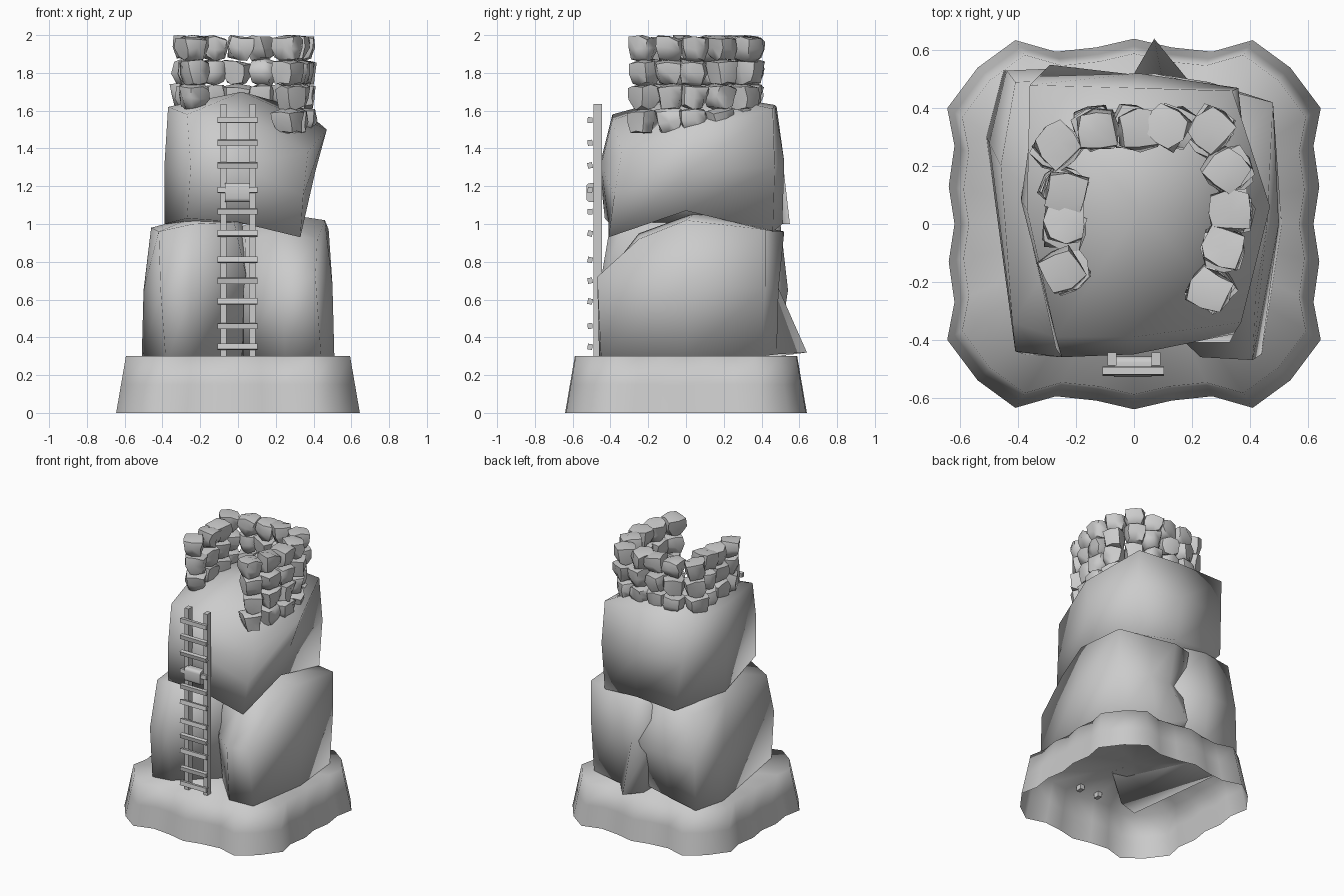
import bpy, bmesh, math, random
from mathutils import Vector, Matrix

if "Cube" in bpy.data.objects:
    bpy.data.objects.remove(bpy.data.objects["Cube"])
random.seed(4)

stone_grey = bpy.data.materials.new("stone_grey")
stone_grey.use_nodes = True
GREY = (0.6, 0.6, 0.6, 1)
stone_grey.diffuse_color = GREY
stone_grey.node_tree.nodes["Principled BSDF"].inputs["Base Color"].default_value = GREY


def finish(bm, name, angle=None):
    """Turn a bmesh into an object; angle None means fully flat."""
    bmesh.ops.recalc_face_normals(bm, faces=bm.faces)
    me = bpy.data.meshes.new(name)
    bm.to_mesh(me)
    bm.free()
    me.materials.append(stone_grey)
    ob = bpy.data.objects.new(name, me)
    bpy.context.collection.objects.link(ob)
    if angle is not None:
        bpy.ops.object.select_all(action='DESELECT')
        ob.select_set(True)
        bpy.context.view_layer.objects.active = ob
        bpy.ops.object.shade_smooth_by_angle(angle=math.radians(angle))
    return ob


def loft(name, rings, peak, floor=True):
    """Skin a stack of equal rings, fan the top to a peak, shade it smooth."""
    bm = bmesh.new()
    rows = [[bm.verts.new(p) for p in ring] for ring in rings]
    n = len(rows[0])
    for a, b in zip(rows, rows[1:]):
        for i in range(n):
            j = (i + 1) % n
            bm.faces.new((a[i], a[j], b[j], b[i]))
    tip = bm.verts.new(peak)
    for i in range(n):
        bm.faces.new((rows[-1][i], rows[-1][(i + 1) % n], tip))
    if floor:
        bm.faces.new(rows[0])
    return finish(bm, name, 180)


def box(bm, centre, size):
    m = Matrix.Translation(centre) @ Matrix.Diagonal((*size, 1))
    return bmesh.ops.create_cube(bm, size=1, matrix=m)["verts"]


# Base skirt: wavy outline, open underneath, one quarter mirrored around
quarter = [(0.62, 0), (0.64, 0.13), (0.62, 0.27), (0.645, 0.4), (0.54, 0.54),
           (0.41, 0.635), (0.27, 0.595), (0.13, 0.61), (0, 0.64)]
half = quarter + [(-x, y) for x, y in reversed(quarter[:-1])]
outline = half + [(x, -y) for x, y in reversed(half[1:-1])]
loft("base_skirt", [[(x * s, y * s, z) for x, y in outline]
                    for s, z in ((1, 0), (0.96, 0.15), (0.92, 0.3))],
     peak=(0, 0, 0.3), floor=False)

# Boulders: rings run front-left, front, front-right, right, back-right, back, back-left, left
loft("lower_boulder_west", [
    [(-.38, -.45, .25), (-.25, -.43, .27), (.02, -.2, .3), (.03, 0, .32),
     (0, .43, .32), (-.2, .49, .32), (-.45, .53, .3), (-.51, .3, .28)],
    [(-.41, -.44, .65), (-.25, -.46, .65), (.04, -.27, .74), (.08, 0, .65),
     (.1, .47, .62), (-.2, .54, .65), (-.44, .53, .65), (-.5, .28, .65)],
    [(-.42, -.34, .96), (-.24, -.4, 1), (-.02, -.33, 1.01), (.02, 0, 1.02),
     (-.05, .46, 1), (-.2, .5, 1), (-.41, .49, .98), (-.46, .2, .98)]],
    peak=(-.2, 0, 1.05))

# This one trails a spur at the foot of its back, one extra point per ring
loft("lower_boulder_east", [
    [(.03, -.22, .3), (.25, -.46, .3), (.44, -.45, .3), (.51, 0, .3),
     (.47, .4, .3), (.2, .48, .31), (.07, .64, .32), (0, .49, .3), (0, 0, .3)],
    [(.03, -.27, .64), (.23, -.46, .68), (.41, -.47, .72), (.5, 0, .68),
     (.48, .42, .66), (.26, .49, .66), (.1, .49, .66), (-.04, .45, .66), (0, 0, .66)],
    [(.04, -.22, .92), (.22, -.25, .95), (.42, -.25, .92), (.46, 0, 1.02),
     (.48, .42, .97), (.25, .48, .96), (.07, .52, .96), (-.06, .5, .95), (0, 0, .98)]],
    peak=(.2, .05, 1.06))

loft("upper_boulder", [
    [(-.27, -.43, 1.03), (0, -.41, 1.01), (.33, -.41, .93), (.35, 0, 1.07),
     (.34, .46, .96), (.05, .51, 1), (-.29, .55, 1), (-.39, .1, 1)],
    [(-.25, -.46, 1.3), (0, -.45, 1.31), (.345, -.38, 1.15), (.41, .02, 1.28),
     (.36, .47, 1.3), (.02, .52, 1.33), (-.33, .51, 1.35), (-.39, .08, 1.3)],
    [(-.27, -.39, 1.58), (0, -.39, 1.55), (.37, -.34, 1.38), (.47, .06, 1.5),
     (.34, .46, 1.61), (0, .47, 1.63), (-.36, .48, 1.62), (-.37, .05, 1.62)]],
    peak=(.02, .05, 1.7))

# Horseshoe wall: courses of rough, tapered stones around the open front
wall_plan = [(-.24, -.15), (-.25, -.01), (-.24, .12), (-.26, .26), (-.13, .33), (0, .33),
             (.13, .33), (.27, .32), (.33, .19), (.33, .05), (.31, -.09), (.27, -.23)]


def wall_stone(name, centre, turn):
    bm = bmesh.new()
    bmesh.ops.create_cube(bm, size=.118)
    bmesh.ops.subdivide_edges(bm, edges=bm.edges[:], cuts=1, use_grid_fill=True)
    swell = {0: 1, 1: 1.18, 2: 1.0, 3: .88}
    for v in bm.verts:
        v.co *= swell[sum(abs(c) > .01 for c in v.co)]
        taper = 1.0 + v.co.z * 2.5
        v.co.x *= taper
        v.co.y *= taper
        v.co += Vector([random.uniform(-.01, .01) for _ in range(3)])
    tilt = Matrix.Rotation(random.uniform(-.15, .15), 4, 'X')
    bm.transform(Matrix.Translation(centre) @ Matrix.Rotation(turn, 4, 'Z') @ tilt)
    for v in bm.verts:
        v.co.z = min(v.co.z, 2.0)
    finish(bm, name, 60)


for course in range(4):
    for x, y in wall_plan:
        shift = [random.uniform(-.012, .012) for _ in range(2)]
        wall_stone("wall_stone", (x + shift[0], y + shift[1], 1.93 - .129 * course),
                   math.atan2(y, x) + random.uniform(-.3, .3))

# Ladder rails
bm = bmesh.new()
for side in (-1, 1):
    box(bm, (side * .076, -.467, .95), (.032, .045, 1.37))
finish(bm, "ladder_rails")

# Ladder rungs, slightly uneven
bm = bmesh.new()
for z in (.35, .46, .59, .7, .81, .95, 1.065, 1.18, 1.31, 1.43, 1.55):
    verts = box(bm, (-.003, -.508, z), (.212, .026, .03))
    bmesh.ops.rotate(bm, verts=verts, cent=(0, -.508, z),
                     matrix=Matrix.Rotation(random.uniform(-.25, .25), 3, 'X'))
finish(bm, "ladder_rungs")

# Wrap bound around one rung
bm = bmesh.new()
box(bm, (-.004, -.493, 1.166), (.13, .07, .1))
bmesh.ops.bevel(bm, geom=[e for e in bm.edges if abs(e.verts[0].co.x - e.verts[1].co.x) > .05],
                offset=.02, segments=3, profile=.5, affect='EDGES')
finish(bm, "rung_wrap", 40)
